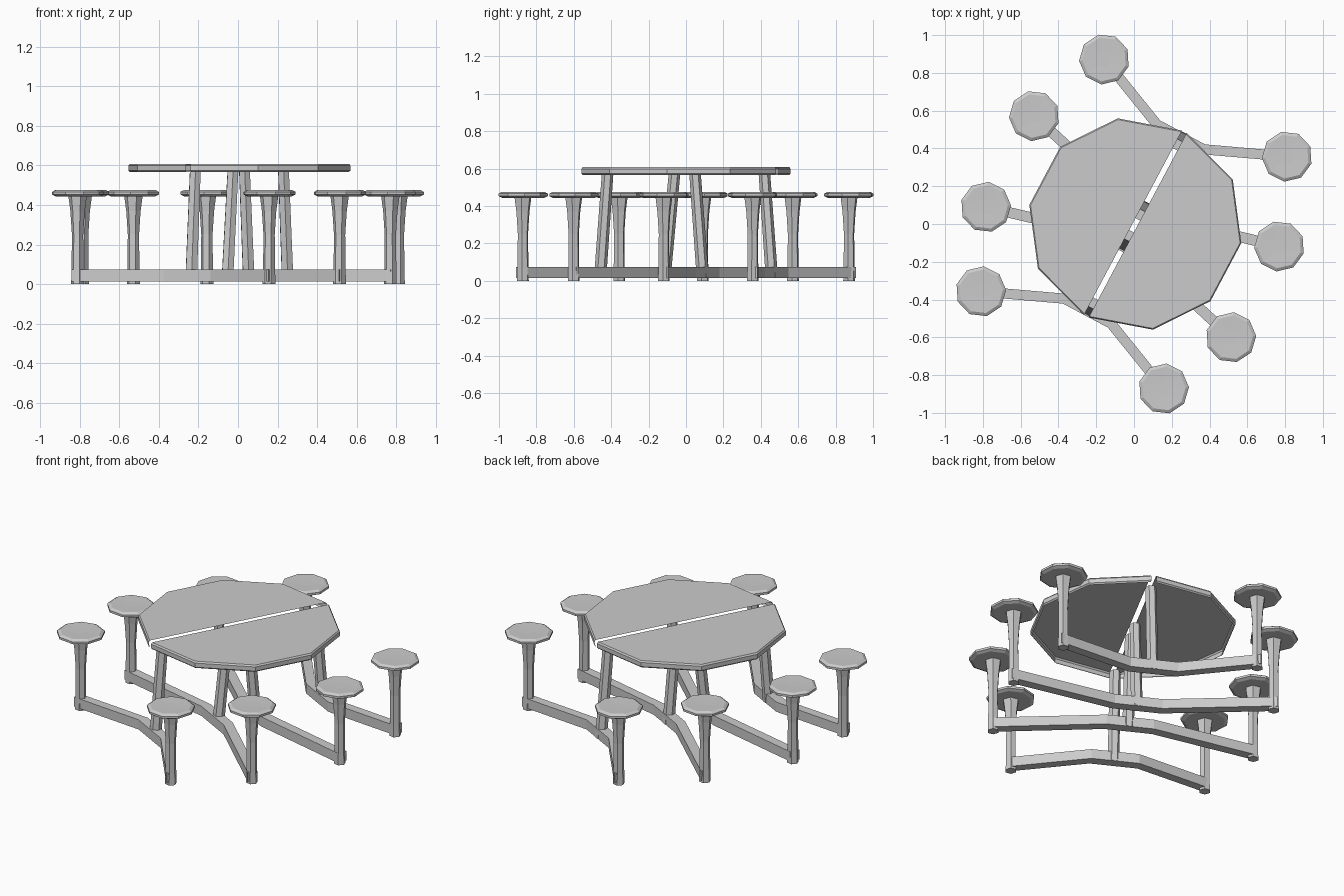
import bpy, bmesh
from math import cos, sin, pi, radians
from mathutils import Matrix

if "Cube" in bpy.data.objects:
    bpy.data.objects.remove(bpy.data.objects["Cube"])

# Layout is designed with the split along local Y, then turned clockwise
TURN = Matrix.Rotation(radians(-28), 4, 'Z')
SHIFT = Matrix.Translation((.007, 0, 0))    # table sits slightly right of the seats


def loft(name, rings, shell=False, mat=TURN):
    """Skin a stack of rings; a shell has no bottom and no wall on its last side."""
    bm = bmesh.new()
    rows = [[bm.verts.new(mat @ Matrix.Translation(p).translation) for p in r] for r in rings]
    n = len(rows[0])
    for a, b in zip(rows, rows[1:]):
        for i in range(n - 1 if shell else n):
            j = (i + 1) % n
            bm.faces.new((a[i], a[j], b[j], b[i]))
    bm.faces.new(rows[-1])
    if not shell:
        bm.faces.new(rows[0][::-1])
    bmesh.ops.recalc_face_normals(bm, faces=bm.faces)
    if shell and bm.faces[:][-1].normal.z < 0:
        bmesh.ops.reverse_faces(bm, faces=bm.faces)
    me = bpy.data.meshes.new(name)
    bm.to_mesh(me)
    bm.free()
    ob = bpy.data.objects.new(name, me)
    bpy.context.collection.objects.link(ob)
    return ob


def ring(x, y, z, r, sides, phase=0.0):
    return [(x + r * cos(phase + 2 * pi * i / sides),
             y + r * sin(phase + 2 * pi * i / sides), z) for i in range(sides)]


# Table top: two thin half shells with a rim skirt and a narrow gap
half = [(.014, -.553), (.345, -.45), (.543, -.174), (.543, .174), (.345, .45), (.014, .553)]
for side, label in ((1, "right"), (-1, "left")):
    rings = []
    for z, k in ((.566, .985), (.574, 1), (.599, 1), (.608, .988)):
        rings.append([(side * (.014 + (x - .014) * k), y * k, z) for x, y in half])
    loft("table_top_" + label, rings, shell=True, mat=SHIFT @ TURN)

# Each row: name, end sign, seat x, seat y, bend y, leg top y
rows = [("outer_back", 1, .548, .696, .52, .475), ("outer_front", -1, .548, .696, .52, .475),
        ("inner_back", 1, .735, .257, .102, .055), ("inner_front", -1, .735, .289, .13, .07)]
for tag, e, sx, sy, by, ty in rows:
    # Bent floor beam joining a pair of seats
    k = (sy - by) / (sx - .135)
    path = [(-sx - .015, sy + .015 * k), (-.135, by), (.135, by), (sx + .015, sy + .015 * k)]
    outline = [(x, e * (y - .029)) for x, y in path] + \
              [(x, e * (y + .029)) for x, y in reversed(path)]
    loft("floor_beam_" + tag, [[(x, y, z) for x, y in outline] for z in (.014, .073)])

    # Leaning table leg
    loft("table_leg_" + tag, [ring(0, e * by, .015, .033, 6),
                              ring(0, e * ty, .57, .031, 6)], mat=SHIFT @ TURN)

    for side, s in (("right", 1), ("left", -1)):
        x, y = s * sx, e * sy
        # Seat post flaring towards the seat
        loft("seat_post_" + tag + "_" + side,
             [ring(x, y, z, r, 6, .3) for z, r in
              ((0, .033), (.07, .031), (.25, .029), (.37, .037), (.45, .048))])
        # Faceted round seat
        loft("seat_" + tag + "_" + side,
             [ring(x, y, z, r, 9, .2 if e > 0 else .2 + pi) for z, r in
              ((.444, .115), (.453, .134), (.466, .134), (.476, .117), (.474, .04))])
